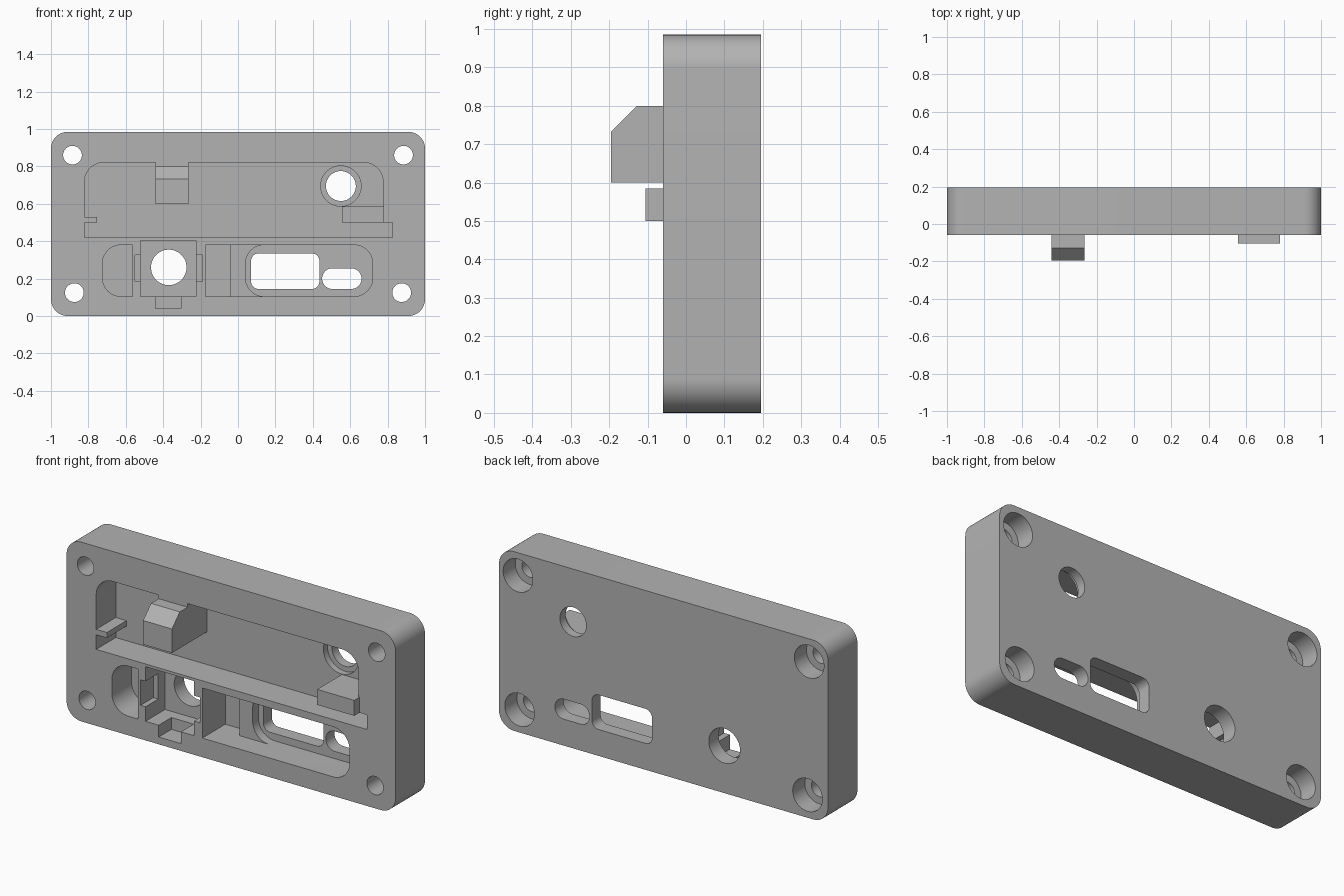
import bpy, bmesh, math

cube = bpy.data.objects.get("Cube")
if cube:
    bpy.data.objects.remove(cube, do_unlink=True)

GREY = (0.45, 0.45, 0.45, 1)
mat = bpy.data.materials.new("matte grey")
mat.use_nodes = True
mat.diffuse_color = GREY
mat.node_tree.nodes["Principled BSDF"].inputs["Base Color"].default_value = GREY

FRONT, BACK = -0.06, 0.195
FLOOR = 0.11          # main pocket floor
THROUGH = BACK + 0.1
OPEN = FRONT - 0.1


def prism(name, outline, y0, y1):
    """Extrude an (x, z) outline from y0 to y1."""
    bm = bmesh.new()
    face = bm.faces.new([bm.verts.new((x, y0, z)) for x, z in outline])
    new = bmesh.ops.extrude_face_region(bm, geom=[face])["geom"]
    bmesh.ops.translate(bm, vec=(0, y1 - y0, 0),
                        verts=[v for v in new if isinstance(v, bmesh.types.BMVert)])
    bmesh.ops.recalc_face_normals(bm, faces=bm.faces)
    mesh = bpy.data.meshes.new(name)
    bm.to_mesh(mesh)
    bm.free()
    mesh.materials.append(mat)
    obj = bpy.data.objects.new(name, mesh)
    bpy.context.collection.objects.link(obj)
    return obj


def rounded(x0, x1, z0, z1, left=0, right=0, low=True):
    """Rectangle outline with left / right corner radii; low rounds the bottom too."""
    pts = []
    corners = [(x1, z1, -1, -1, right), (x0, z1, 1, -1, left),
               (x0, z0, 1, 1, left * low), (x1, z0, -1, 1, right * low)]
    for i, (x, z, sx, sz, r) in enumerate(corners):
        if not r:
            pts.append((x, z))
            continue
        for k in range(13):
            a = math.pi / 2 * (i + k / 12)
            pts.append((x + sx * r + r * math.cos(a), z + sz * r + r * math.sin(a)))
    return pts


def circle(x, z, r, n=48):
    return [(x + r * math.cos(math.tau * i / n), z + r * math.sin(math.tau * i / n))
            for i in range(n)]


def select(obj):
    bpy.ops.object.select_all(action="DESELECT")
    obj.select_set(True)
    bpy.context.view_layer.objects.active = obj


plate = prism("base_plate", rounded(-1, 1, 0, 0.985, 0.09, 0.09), FRONT, BACK)


def cut(outline, y0, y1):
    cutter = prism("cutter", outline, y0, y1)
    cutter.hide_render = True
    select(plate)
    mod = plate.modifiers.new("cut", "BOOLEAN")
    mod.operation, mod.solver, mod.object = "DIFFERENCE", "EXACT", cutter
    bpy.ops.object.modifier_apply(modifier=mod.name)
    bpy.data.objects.remove(cutter, do_unlink=True)


# Upper pocket with the long slot below it
cut(rounded(-0.82, 0.775, 0.46, 0.82, 0.1, 0.1, False), OPEN, FLOOR)
cut(rounded(-0.82, 0.825, 0.42, 0.5), OPEN, FLOOR)
# Stepped round hole in the upper pocket
cut(circle(0.55, 0.695, 0.108), OPEN, FLOOR + 0.035)
cut(circle(0.55, 0.695, 0.08), OPEN, THROUGH)

# Lower left pocket
cut(rounded(-0.725, -0.565, 0.105, 0.38, 0.1, 0), OPEN, FLOOR)
# Square socket with three shallow notches and a round hole
cut(rounded(-0.52, -0.225, 0.105, 0.405), OPEN, FLOOR)
cut(rounded(-0.55, -0.19, 0.185, 0.325), OPEN, 0.05)
cut(rounded(-0.44, -0.305, 0.04, 0.2), OPEN, 0.05)
cut(circle(-0.37, 0.26, 0.095), OPEN, THROUGH)

# Lower right pocket in three depths
cut(rounded(-0.175, 0.72, 0.105, 0.38, 0, 0.1), OPEN, 0.07)
cut(rounded(-0.175, -0.04, 0.105, 0.38), OPEN, 0.14)
cut(rounded(0.04, 0.72, 0.105, 0.38, 0.1, 0.1), OPEN, FLOOR + 0.01)
# Windows through the back
cut(rounded(0.07, 0.435, 0.145, 0.335, 0.04, 0.04), OPEN, THROUGH)
cut(rounded(0.45, 0.66, 0.145, 0.255, 0.054, 0.054), OPEN, THROUGH)

# Corner screw holes, counterbored from the back
for x, z in [(-0.885, 0.86), (0.885, 0.86), (-0.875, 0.125), (0.875, 0.125)]:
    cut(circle(x, z, 0.05), OPEN, THROUGH)
    cut(circle(x, z, 0.09), 0.09, THROUGH)

select(plate)
bpy.ops.object.shade_smooth_by_angle(angle=math.radians(30))

# Blocks standing in the upper pocket
SEAT = FLOOR + 0.005
prism("left_tab", rounded(-0.825, -0.755, 0.5, 0.53), FRONT, SEAT)
prism("right_block", rounded(0.555, 0.78, 0.5, 0.585), -0.105, SEAT)
prism("hook_bridge", rounded(-0.44, -0.265, 0.79, 0.825), FRONT, SEAT)

# Hook block with a chamfered upper front edge
hook = prism("hook_block", rounded(-0.44, -0.265, 0.6, 0.8), -0.195, SEAT)
bm = bmesh.new()
bm.from_mesh(hook.data)
edge = [e for e in bm.edges if all(v.co.y < -0.19 and v.co.z > 0.79 for v in e.verts)]
bmesh.ops.bevel(bm, geom=edge, offset=0.068, segments=1, affect="EDGES")
bm.to_mesh(hook.data)
bm.free()
